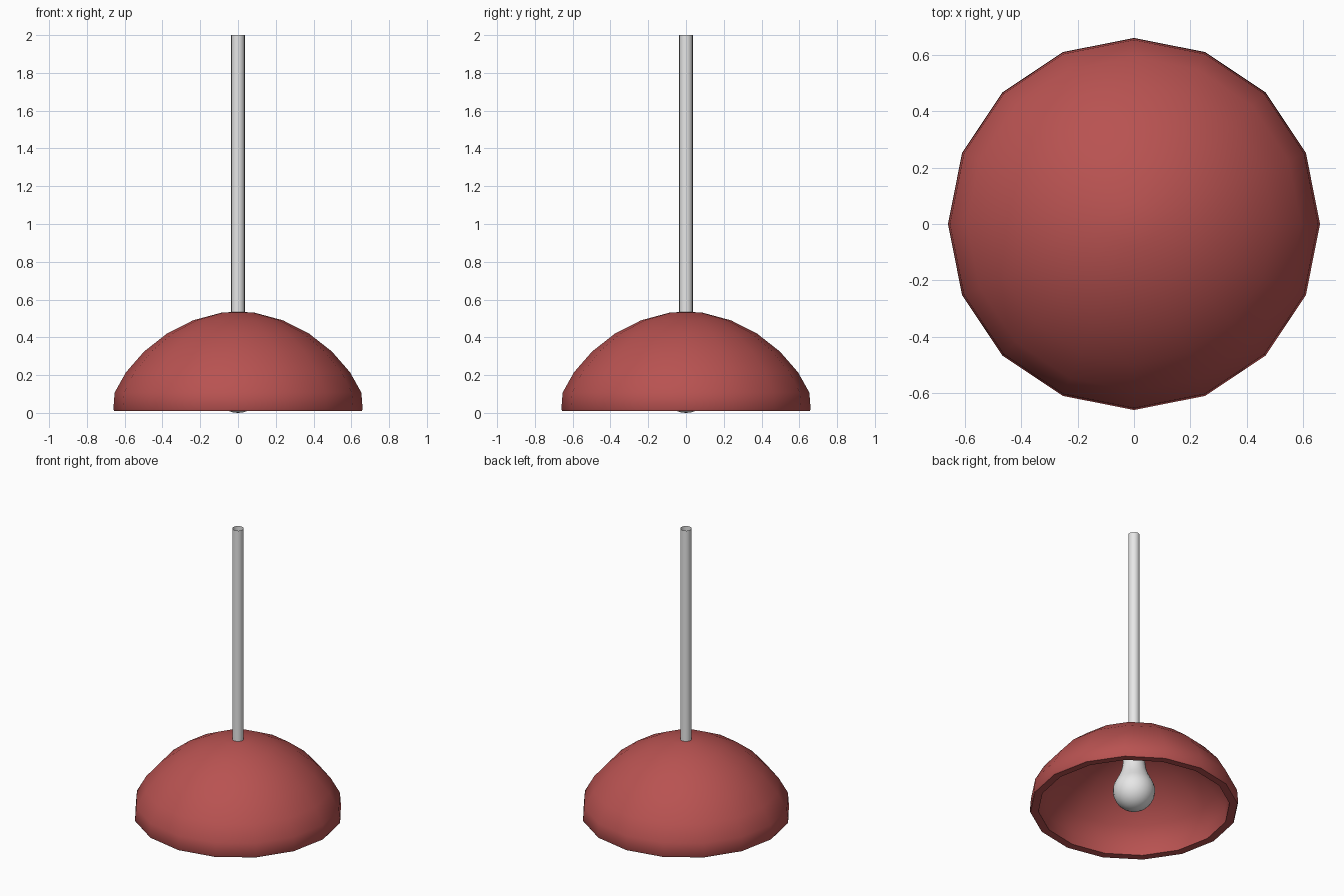
import bpy, bmesh, math

if "Cube" in bpy.data.objects:
    bpy.data.objects.remove(bpy.data.objects["Cube"])


def material(name, rgb):
    m = bpy.data.materials.new(name)
    m.diffuse_color = (*rgb, 1.0)
    m.use_nodes = True
    m.node_tree.nodes["Principled BSDF"].inputs["Base Color"].default_value = m.diffuse_color
    return m


red = material("dusty red", (0.48, 0.085, 0.082))
pale = material("pale grey", (0.8, 0.8, 0.8))


def lathe(name, profile, sides, mat, angle=40):
    """Revolve (radius, z) points about z; radius 0 makes a pole."""
    bm = bmesh.new()
    rings = []
    for r, z in profile:
        if r == 0:
            rings.append([bm.verts.new((0, 0, z))] * sides)
        else:
            rings.append([bm.verts.new((r * math.cos(math.tau * i / sides),
                                        r * math.sin(math.tau * i / sides), z))
                          for i in range(sides)])
    for a, b in zip(rings, rings[1:]):
        for i in range(sides):
            j = (i + 1) % sides
            bm.faces.new(list(dict.fromkeys((a[i], a[j], b[j], b[i]))))
    bmesh.ops.recalc_face_normals(bm, faces=bm.faces)
    mesh = bpy.data.meshes.new(name)
    bm.to_mesh(mesh)
    bm.free()
    mesh.materials.append(mat)
    ob = bpy.data.objects.new(name, mesh)
    bpy.context.collection.objects.link(ob)
    bpy.ops.object.select_all(action='DESELECT')
    ob.select_set(True)
    bpy.context.view_layer.objects.active = ob
    bpy.ops.object.shade_smooth_by_angle(angle=math.radians(angle))
    return ob


# Domed shade: outer skin from the crown to the rim, then inner skin back up
outer = [(0, 0.534), (0.082, 0.532), (0.238, 0.49), (0.376, 0.42),
         (0.497, 0.325), (0.593, 0.215), (0.653, 0.108), (0.66, 0.018)]
inner = [(0.655, 0.01), (0.605, 0.012), (0.6, 0.098), (0.547, 0.193),
         (0.46, 0.29), (0.35, 0.377), (0.222, 0.442), (0.076, 0.482), (0, 0.484)]
lathe("shade", outer + inner, 16, red)

# Hanging rod: an open tube standing on the crown
lathe("rod", [(0.036, 0.53), (0.036, 2.0)], 16, pale)

# Pear-shaped bulb: lower ball, then a waist flaring into the neck
ball = [(0.133 * math.sin(math.radians(a)), 0.133 - 0.133 * math.cos(math.radians(a)))
        for a in range(0, 121, 12)]
neck = [(0.098, 0.233), (0.082, 0.27), (0.073, 0.31), (0.07, 0.35), (0.07, 0.49)]
lathe("bulb", ball + neck, 24, pale)
